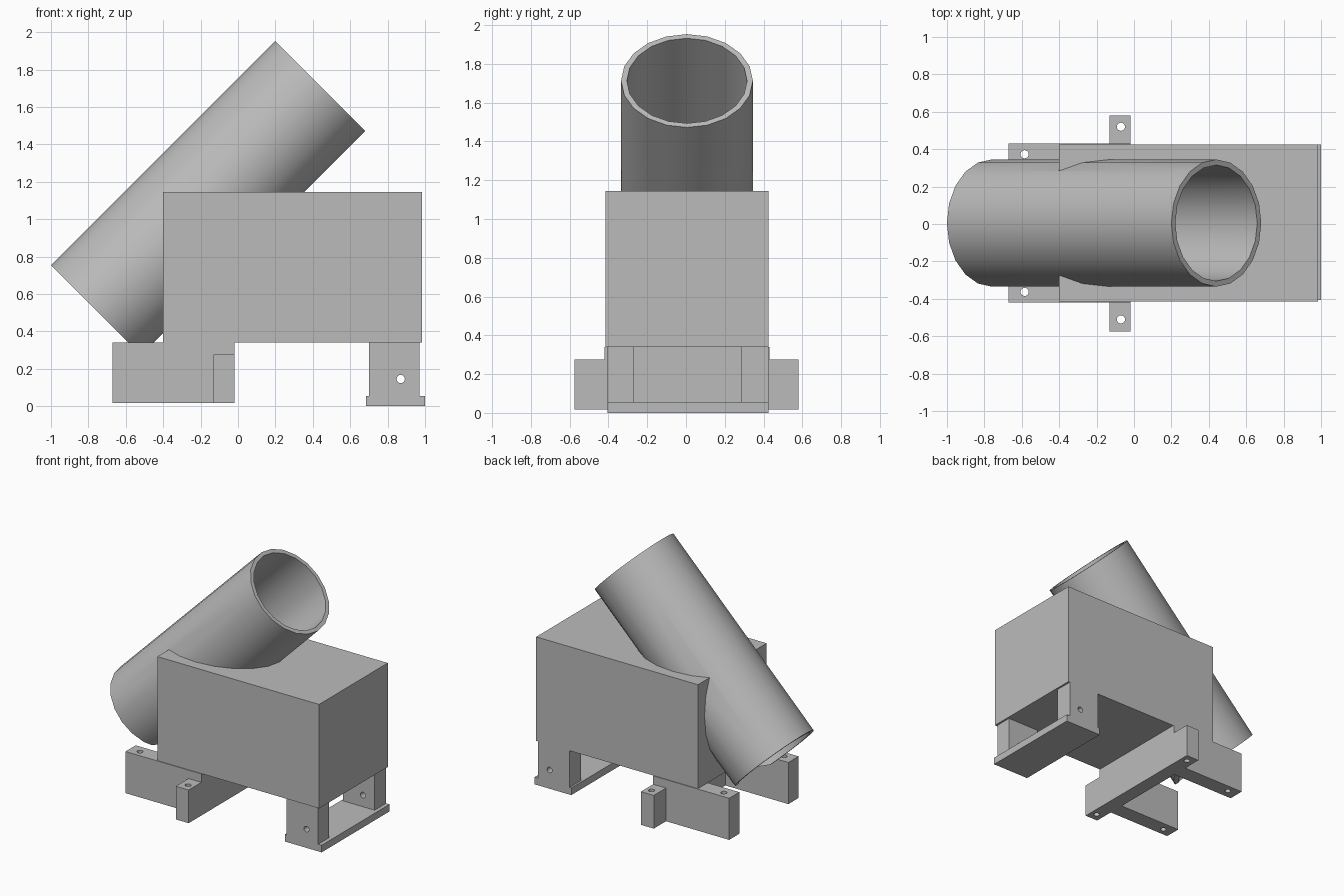
import bpy, bmesh
from math import radians, pi
from mathutils import Matrix, Vector

cube = bpy.data.objects.get("Cube")
if cube:
    bpy.data.objects.remove(cube, do_unlink=True)

grey = bpy.data.materials.new("plain grey")
grey.use_nodes = True
COLOUR = (0.5, 0.5, 0.5, 1)
grey.diffuse_color = COLOUR
grey.node_tree.nodes["Principled BSDF"].inputs["Base Color"].default_value = COLOUR

MID_Y = 0.005   # symmetry plane of the mount
FLOOR = 0.34    # underside of the block


def make(name, bm):
    bmesh.ops.recalc_face_normals(bm, faces=bm.faces)
    mesh = bpy.data.meshes.new(name)
    bm.to_mesh(mesh)
    bm.free()
    mesh.materials.append(grey)
    obj = bpy.data.objects.new(name, mesh)
    bpy.context.collection.objects.link(obj)
    return obj


def box(name, x, y, z):
    bm = bmesh.new()
    size = [b - a for a, b in (x, y, z)]
    mid = [(a + b) / 2 for a, b in (x, y, z)]
    bmesh.ops.create_cube(bm, size=1, matrix=Matrix.Translation(mid) @ Matrix.Diagonal((*size, 1)))
    return make(name, bm)


def cylinder(name, centre, radius, length, axis="Z", angle=0, sides=20, floor=None):
    bm = bmesh.new()
    turn = Matrix.Translation(centre) @ Matrix.Rotation(angle, 4, axis)
    bmesh.ops.create_cone(bm, cap_ends=True, segments=sides, radius1=radius,
                          radius2=radius, depth=length, matrix=turn)
    if floor is not None:
        geom = bm.verts[:] + bm.edges[:] + bm.faces[:]
        cut = bmesh.ops.bisect_plane(bm, geom=geom, plane_co=(0, 0, floor),
                                     plane_no=(0, 0, 1), clear_inner=True)
        edges = [e for e in cut["geom_cut"] if isinstance(e, bmesh.types.BMEdge)]
        bmesh.ops.holes_fill(bm, edges=edges)
    return make(name, bm)


def combine(target, other, operation):
    mod = target.modifiers.new(operation.lower(), "BOOLEAN")
    mod.operation, mod.solver, mod.object = operation, "EXACT", other
    bpy.context.view_layer.objects.active = target
    bpy.ops.object.modifier_apply(modifier=mod.name)
    bpy.data.objects.remove(other, do_unlink=True)


def smooth(obj):
    bpy.ops.object.select_all(action="DESELECT")
    obj.select_set(True)
    bpy.context.view_layer.objects.active = obj
    bpy.ops.object.shade_smooth_by_angle(angle=radians(30))


# Block with the slanted tube running through it
centre = Vector((-0.16, MID_Y, 1.1125))
body = box("block_and_tube", (-0.4, 0.985), (-0.415, 0.425), (FLOOR, 1.145))
combine(body, cylinder("tube", centre, 0.34, 1.697, "Y", pi / 4, floor=FLOOR), "UNION")
combine(body, cylinder("bore", centre, 0.31, 2.4, "Y", pi / 4), "DIFFERENCE")
smooth(body)

# Rear base: crossbar with low tabs, and a rail on each side
base = box("base_crossbar", (-0.13, -0.02), (-0.575, 0.58), (0.018, 0.275))
combine(base, box("crossbar_top", (-0.13, -0.02), (-0.4, 0.41), (0.2, FLOOR)), "UNION")
for side in (-1, 1):
    y = sorted((MID_Y + side * 0.3, MID_Y + side * 0.425))
    combine(base, box("rail", (-0.67, -0.02), y, (0.018, FLOOR)), "UNION")
    for x, offset in ((-0.585, 0.368), (-0.07, 0.515)):
        hole = cylinder("hole", (x, MID_Y + side * offset, 0.2), 0.022, 0.8, sides=16)
        combine(base, hole, "DIFFERENCE")
smooth(base)

# Front foot: flat plate carrying two drilled posts
foot = box("foot_plate", (0.685, 1.0), (-0.405, 0.425), (0, 0.055))
for y in ((-0.405, -0.27), (0.285, 0.425)):
    combine(foot, box("post", (0.7, 0.97), y, (0.02, FLOOR)), "UNION")
combine(foot, cylinder("pin_hole", (0.87, 0, 0.145), 0.022, 2, "X", pi / 2, 16), "DIFFERENCE")
smooth(foot)
